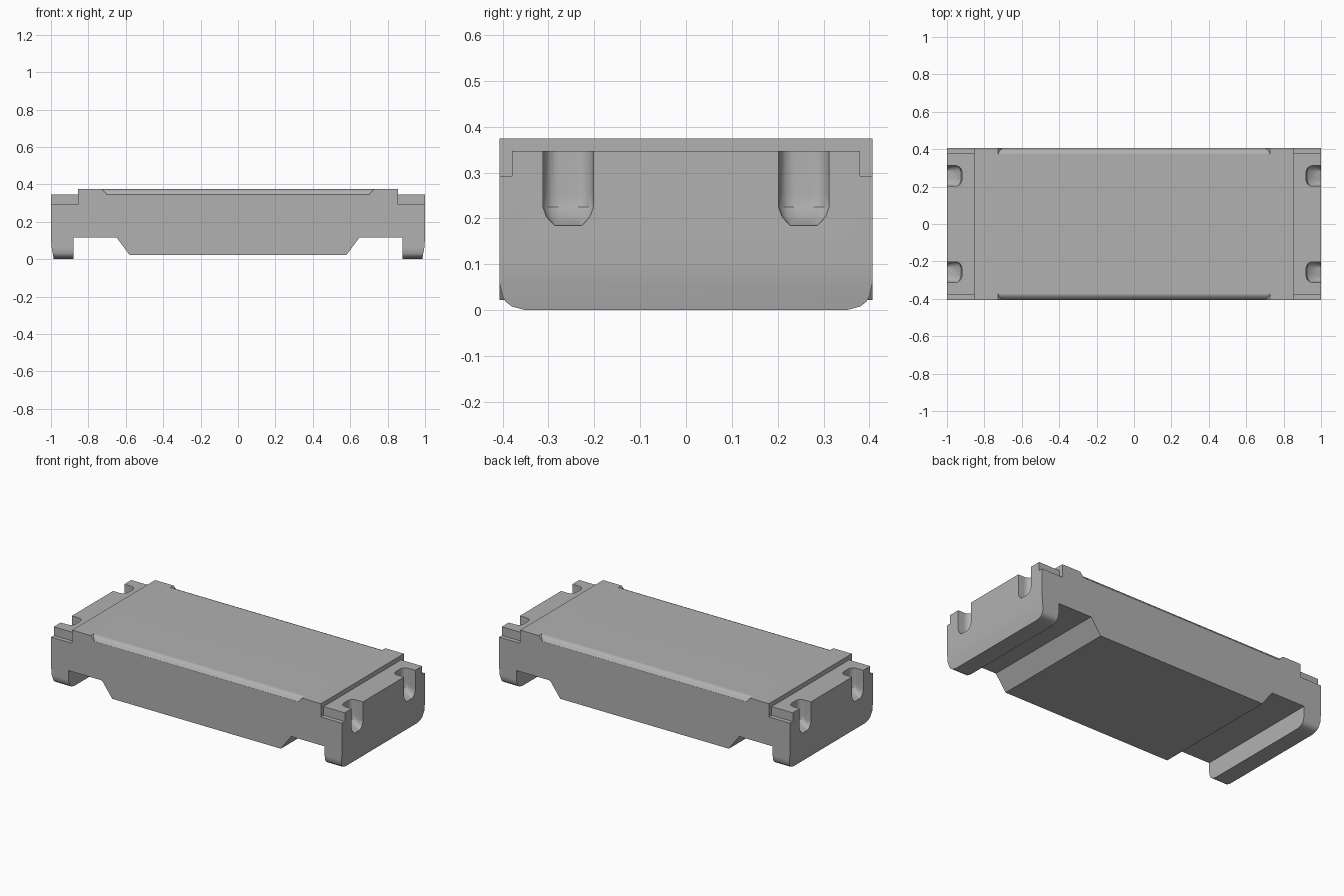
import bpy, bmesh, math

if "Cube" in bpy.data.objects:
    bpy.data.objects.remove(bpy.data.objects["Cube"])

W = 0.407


def finish(bm, name):
    bmesh.ops.recalc_face_normals(bm, faces=bm.faces[:])
    me = bpy.data.meshes.new(name)
    bm.to_mesh(me)
    bm.free()
    ob = bpy.data.objects.new(name, me)
    bpy.context.collection.objects.link(ob)
    return ob


def prism(name, pts, axis, a, b):
    """Extrude a profile along x (pts are y,z) or along y (pts are x,z)."""
    bm = bmesh.new()
    place = (lambda p, t: (t, p[0], p[1])) if axis == 'x' else (lambda p, t: (p[0], t, p[1]))
    lo = [bm.verts.new(place(p, a)) for p in pts]
    hi = [bm.verts.new(place(p, b)) for p in pts]
    bm.faces.new(lo)
    bm.faces.new(hi)
    for i in range(len(pts)):
        j = (i + 1) % len(pts)
        bm.faces.new((lo[i], lo[j], hi[j], hi[i]))
    return finish(bm, name)


def slot_cutter(sx, yc):
    """Scooped slot that fades out into the end face."""
    bm = bmesh.new()
    levels = [(0.45, 0.08, 0.055), (0.25, 0.08, 0.055), (0.225, 0.075, 0.055),
              (0.205, 0.055, 0.048), (0.193, 0.028, 0.038), (0.185, 0.003, 0.03)]
    for z, d, w in levels:
        r = min(0.035, d * 0.8)
        pts = [(1.1, w)]
        for k in range(5):
            a = k * math.pi / 8
            pts.append((1 - d + r - r * math.sin(a), w - r + r * math.cos(a)))
        for x, y in pts:
            for s in (-1, 1):
                bm.verts.new((sx * x, yc + s * y, z))
    bmesh.ops.convex_hull(bm, input=bm.verts[:])
    loose = [v for v in bm.verts if not v.link_faces]
    bmesh.ops.delete(bm, geom=loose, context='VERTS')
    return finish(bm, "slot_cutter")


def cut(target, cutter):
    m = target.modifiers.new("cut", 'BOOLEAN')
    m.operation = 'DIFFERENCE'
    m.solver = 'EXACT'
    m.object = cutter
    bpy.context.view_layer.objects.active = target
    bpy.ops.object.modifier_apply(modifier=m.name)
    bpy.data.objects.remove(cutter)


# Main body with stepped ends, feet and belly
half = [(0.855, 0.375), (0.855, 0.347), (1.0, 0.347), (1.0, 0.11), (0.996, 0.06),
        (0.985, 0.0), (0.88, 0.0), (0.88, 0.117), (0.65, 0.117), (0.58, 0.022)]
body = prism("module_body", half + [(-x, z) for x, z in reversed(half)], 'y', -W, W)

for sy in (-1, 1):
    # Rounded relief along the long top edges
    arc = [(W, 0.345), (0.396, 0.361), (0.385, 0.370), (0.372, 0.375),
           (0.372, 0.45), (0.5, 0.45), (0.5, 0.345)]
    relief = prism("relief_cutter", [(sy * y, z) for y, z in arc], 'x', -1, 1)
    for v in relief.data.vertices:
        v.co.x *= 0.70 + (v.co.z - 0.345) * 0.9
    cut(body, relief)

    for sx in (-1, 1):
        # Lower ledge at each corner
        ledge = [(0.38, 0.293), (0.5, 0.293), (0.5, 0.36), (0.38, 0.36)]
        cut(body, prism("ledge_cutter", [(sy * y, z) for y, z in ledge], 'x', sx * 0.855, sx * 1.1))
        # Rounded foot corners
        foot = [(W, 0.06), (0.4, 0.03), (0.393, 0.018), (0.38, 0.008), (0.35, 0.0),
                (0.35, -0.1), (0.5, -0.1), (0.5, 0.06)]
        cut(body, prism("foot_cutter", [(sy * y, z) for y, z in foot], 'x', sx * 0.86, sx * 1.1))
        # End slots
        cut(body, slot_cutter(sx, sy * 0.257))

# Dark grey finish
mat = bpy.data.materials.new("dark_grey")
mat.diffuse_color = (0.44, 0.44, 0.44, 1)
mat.use_nodes = True
mat.node_tree.nodes["Principled BSDF"].inputs["Base Color"].default_value = mat.diffuse_color
body.data.materials.clear()
body.data.materials.append(mat)

bpy.ops.object.select_all(action='DESELECT')
body.select_set(True)
bpy.context.view_layer.objects.active = body
bpy.ops.object.shade_smooth_by_angle(angle=math.radians(30))
wn = body.modifiers.new("even_shading", 'WEIGHTED_NORMAL')
wn.keep_sharp = True
